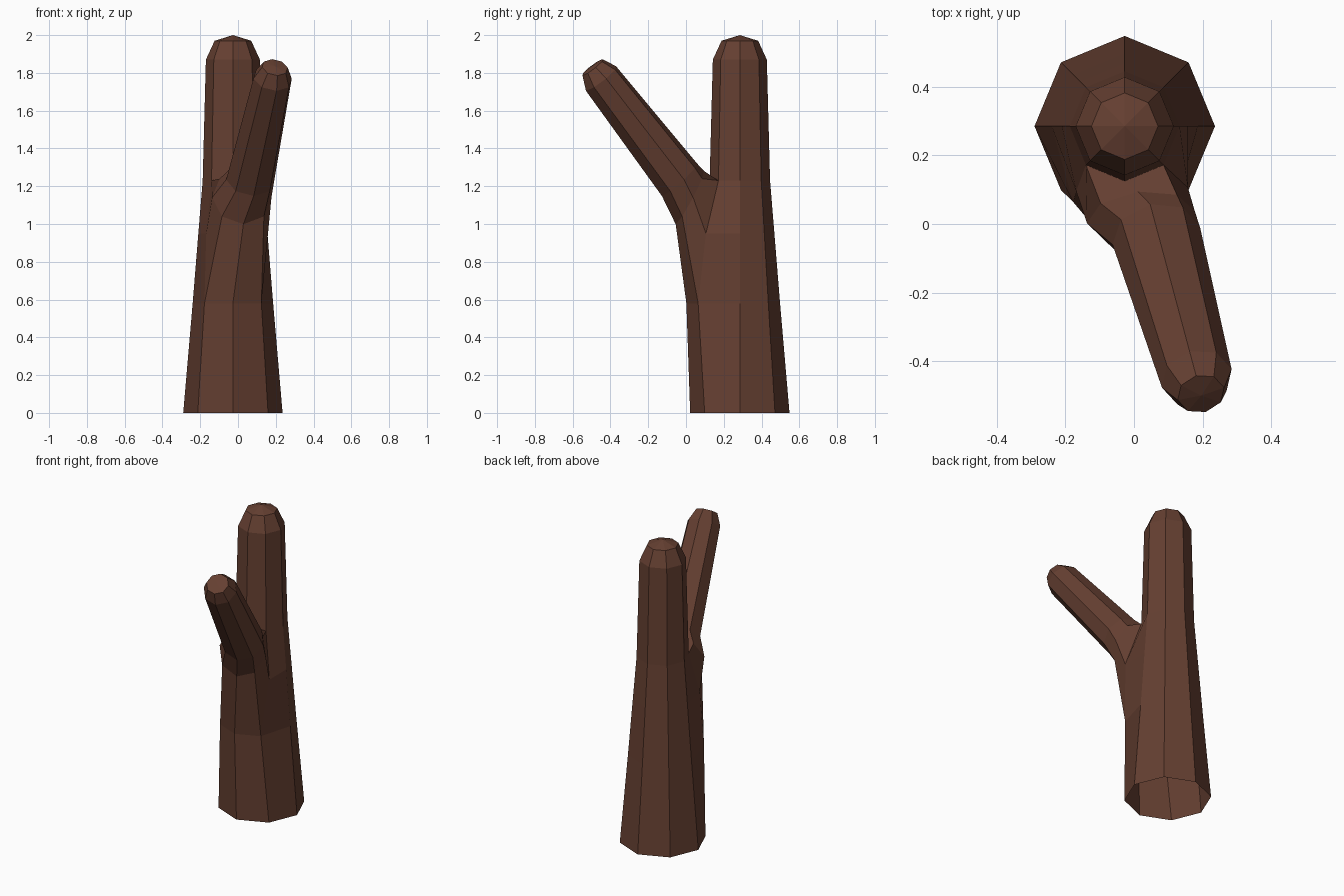
import bpy, bmesh, math
from mathutils import Vector

if "Cube" in bpy.data.objects:
    bpy.data.objects.remove(bpy.data.objects["Cube"])

bark = bpy.data.materials.new("dark_brown_bark")
bark.diffuse_color = (0.13, 0.05, 0.031, 1)
bark.use_nodes = True
bark.node_tree.nodes["Principled BSDF"].inputs["Base Color"].default_value = bark.diffuse_color

N = 8
bm = bmesh.new()


def bridge(a, b, skip=()):
    """Join two rings of vertices with faces, leaving out the listed columns."""
    for k in range(N):
        if k not in skip:
            j = (k + 1) % N
            bm.faces.new((a[k], a[j], b[j], b[k]))


def fan(ring, tip):
    for k in range(N):
        bm.faces.new((ring[k], ring[(k + 1) % N], tip))


# trunk: eight-sided rings (height, radius), open at the bottom
trunk = []
for z, r in [(0, .263), (.58, .213), (.95, .183), (1.23, .16), (1.87, .143), (1.97, .097)]:
    trunk.append([bm.verts.new((-.027 + r * math.cos(k * math.tau / N),
                                .285 + r * math.sin(k * math.tau / N), z))
                  for k in range(N)])

# swelling of the trunk under the branch (columns 5, 6, 7 face the front)
for k in (5, 6, 7):
    trunk[1][k].co.y -= .07
trunk[2][5].co += Vector((-.012, -.06, 0))
trunk[2][7].co += Vector((.055, -.05, 0))

# trunk walls, with an opening at the front for the branch
for i in range(len(trunk) - 1):
    bridge(trunk[i], trunk[i + 1], skip=(5, 6) if i in (1, 2) else ())
fan(trunk[-1], bm.verts.new((-.027, .285, 2.0)))

# branch: starts from the rim of the opening
low, mid, top = trunk[1], trunk[2], trunk[3]
last = [low[6], low[7], mid[7], top[7], top[6], top[5], mid[5], low[5]]
bm.verts.remove(mid[6])

# branch rings: centre, direction, half width, half height
rings = [((.02, .02, 1.14), (.1, -.88, .47), .158, .16),
         ((.065, -.035, 1.235), (.13, -.67, .745), .13, .128),
         ((.183, -.45, 1.77), (.16, -.6, .78), .105, .105),
         ((.195, -.495, 1.829), (.16, -.6, .78), .07, .07)]
for c, d, w, h in rings:
    d = Vector(d).normalized()
    s = Vector((-d.y, d.x, 0)).normalized()
    u = s.cross(d)
    ring = [bm.verts.new(Vector(c) - u * h * math.cos(k * math.tau / N)
                         + s * w * math.sin(k * math.tau / N)) if u.z > 0 else
            bm.verts.new(Vector(c) + u * h * math.cos(k * math.tau / N)
                         + s * w * math.sin(k * math.tau / N))
            for k in range(N)]
    bridge(last, ring)
    last = ring
fan(last, bm.verts.new((.196, -.5, 1.835)))

bmesh.ops.recalc_face_normals(bm, faces=bm.faces[:])
mesh = bpy.data.meshes.new("forked_trunk")
bm.to_mesh(mesh)
bm.free()
mesh.materials.append(bark)
obj = bpy.data.objects.new("forked_trunk", mesh)
bpy.context.collection.objects.link(obj)
